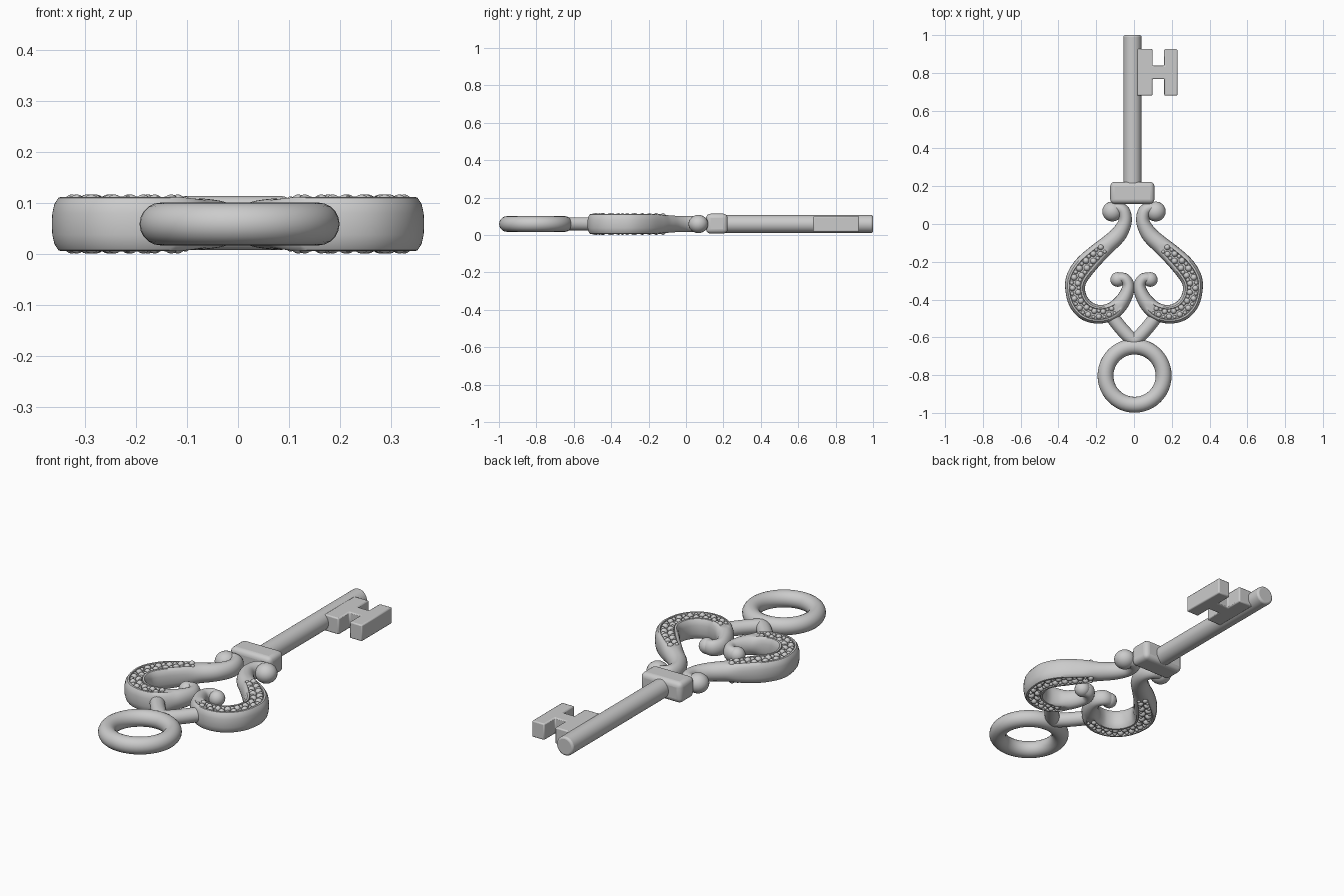
import bpy, bmesh, math
from mathutils import Vector, Matrix

if "Cube" in bpy.data.objects:
    bpy.data.objects.remove(bpy.data.objects["Cube"])

ZC = 0.059  # mid height of the whole key


def finish(bm, name, bevel=0, segments=3, mirror=False):
    bmesh.ops.recalc_face_normals(bm, faces=bm.faces)
    me = bpy.data.meshes.new(name)
    bm.to_mesh(me)
    bm.free()
    ob = bpy.data.objects.new(name, me)
    bpy.context.collection.objects.link(ob)
    if mirror:
        m = ob.modifiers.new("mirror", 'MIRROR')
        m.use_clip = False
        m.use_mirror_merge = False
    if bevel:
        b = ob.modifiers.new("bevel", 'BEVEL')
        b.width, b.segments, b.limit_method = bevel, segments, 'ANGLE'
    bpy.ops.object.select_all(action='DESELECT')
    bpy.context.view_layer.objects.active = ob
    ob.select_set(True)
    bpy.ops.object.shade_smooth_by_angle(angle=math.radians(35))
    return ob


def spline(pts, n):
    """Catmull-Rom through rows of any length."""
    out = []
    P = [pts[0]] + pts + [pts[-1]]
    for i in range(1, len(P) - 2):
        for s in range(n):
            t = s / n
            out.append([0.5 * (2*b + (c-a)*t + (2*a-5*b+4*c-d)*t*t + (3*b-a-3*c+d)*t**3)
                        for a, b, c, d in zip(*P[i-1:i+3])])
    out.append(list(pts[-1]))
    return out


# Cross-section quarter with a channel in the flat face; mirrored to a full loop
QUARTER = [(1, 0), (.98, .4), (.9, .75), (.75, .97), (.66, 1), (.58, .98), (.54, .78), (.2, .78)]
half = QUARTER + [(-u, v) for u, v in reversed(QUARTER)]
GROOVED = half + [(u, -v) for u, v in reversed(half[1:-1])]
ANG = [0, 18, 34, 48, 58, 66, 74, 83]
ha = ANG + [180 - a for a in reversed(ANG)]
ROUND = [(math.cos(math.radians(a)), math.sin(math.radians(a)))
         for a in ha + [-a for a in reversed(ha[1:-1])]]


def normal_at(path, i):
    a, b = path[max(i-1, 0)], path[min(i+1, len(path)-1)]
    t = Vector((b[0]-a[0], b[1]-a[1])).normalized()
    return Vector((-t.y, t.x))


def sweep(bm, path):
    """Rows are x, y, half width, half height, channel amount."""
    rings = []
    for i, (x, y, w, h, k) in enumerate(path):
        k = min(max(k, 0), 1)
        n = normal_at(path, i)
        ring = []
        for (ru, rv), (gu, gv) in zip(ROUND, GROOVED):
            u, v = (ru + (gu-ru)*k) * w, (rv + (gv-rv)*k) * h
            ring.append(bm.verts.new((x + n.x*u, y + n.y*u, ZC + v)))
        rings.append(ring)
    m = len(ROUND)
    for r, s in zip(rings, rings[1:]):
        for j in range(m):
            bm.faces.new((r[j], r[(j+1) % m], s[(j+1) % m], s[j]))
    bm.faces.new(rings[0])
    bm.faces.new(rings[-1])


def ball(bm, x, y, z, r, u=20, v=12, sz=1):
    bmesh.ops.create_uvsphere(bm, u_segments=u, v_segments=v, radius=r,
                              matrix=Matrix.Translation((x, y, z)) @ Matrix.Diagonal((1, 1, sz, 1)))


# Heart-shaped bow, right half mirrored
path = spline([
    (.120, .065, .030, .035, 0), (.092, .085, .032, .040, 0), (.056, .066, .035, .043, 0),
    (.048, .010, .036, .043, 0), (.082, -.055, .043, .044, 0), (.140, -.110, .047, .048, 0),
    (.195, -.158, .052, .051, .7), (.262, -.225, .058, .053, 1), (.304, -.290, .056, .053, 1),
    (.311, -.350, .052, .053, 1), (.292, -.415, .053, .053, 1), (.246, -.462, .053, .053, 1),
    (.180, -.478, .049, .053, 1), (.115, -.460, .046, .053, .8), (.070, -.420, .042, .050, 0),
    (.040, -.370, .036, .046, 0), (.030, -.325, .032, .042, 0), (.050, -.290, .030, .040, 0),
    (.085, -.288, .028, .036, 0)], 6)
bm = bmesh.new()
sweep(bm, path)
ball(bm, .115, .066, ZC, .053, sz=.92)
ball(bm, .086, -.294, ZC, .039)
finish(bm, "heart_bow", mirror=True)

# Pave studs along the channel, on both faces
bm = bmesh.new()
dist, side, step = 0, 1, 0.026
for i in range(1, len(path)):
    x, y, w, h, k = path[i]
    if k < .45:
        continue
    px, py = path[i-1][:2]
    seg = math.hypot(x-px, y-py)
    n = normal_at(path, i)
    while dist < seg:
        f = dist / seg
        cx, cy = px + (x-px)*f, py + (y-py)*f
        for off, r in ((.26*side, .30*w), (-.36*side, .19*w)):
            for s in (1, -1):
                ball(bm, cx + n.x*off*w, cy + n.y*off*w, ZC + s*(.058 - r - (.004 if r < .012 else 0)),
                     r, 12, 8)
        side = -side
        dist += step
    dist -= seg
finish(bm, "pave_studs", mirror=True)

# Forked link between bow and ring
bm = bmesh.new()
sweep(bm, spline([(.125, -.480, .036, .036, 0), (.070, -.550, .036, .036, 0),
                  (.025, -.598, .036, .036, 0), (-.005, -.622, .034, .034, 0)], 6))
finish(bm, "forked_link", mirror=True)

# Hanging ring
bm = bmesh.new()
N, M = 48, 20
ring = [[bm.verts.new((.003 + (.154 + .042*math.cos(b)) * math.cos(a),
                       -.803 + (.154 + .042*math.cos(b)) * math.sin(a), ZC + .042*math.sin(b)))
         for b in (2*math.pi*j/M for j in range(M))] for a in (2*math.pi*i/N for i in range(N))]
for i in range(N):
    for j in range(M):
        p, q = ring[i], ring[(i+1) % N]
        bm.faces.new((p[j], p[(j+1) % M], q[(j+1) % M], q[j]))
finish(bm, "hanging_ring")

# Round shaft
bm = bmesh.new()
bmesh.ops.create_cone(bm, cap_ends=True, segments=32, radius1=.048, radius2=.048, depth=.85,
                      matrix=Matrix.Translation((-.008, .575, ZC)) @ Matrix.Rotation(math.pi/2, 4, 'X'))
finish(bm, "shaft", .01)

# Collar block
bm = bmesh.new()
bmesh.ops.create_cube(bm, size=1, matrix=Matrix.Translation((-.009, .165, .061))
                      @ Matrix.Diagonal((.234, .116, .106, 1)))
finish(bm, "collar", .024, 4)

# H-shaped bit
bm = bmesh.new()
outline = [(.015, .68), (.098, .68), (.098, .768), (.16, .768), (.16, .68), (.23, .68),
           (.23, .926), (.16, .926), (.16, .838), (.098, .838), (.098, .926), (.015, .926)]
face = bm.faces.new([bm.verts.new((x, y, .017)) for x, y in outline])
top = bmesh.ops.extrude_face_region(bm, geom=[face])["geom"]
bmesh.ops.translate(bm, vec=(0, 0, .084), verts=[v for v in top if isinstance(v, bmesh.types.BMVert)])
finish(bm, "key_bit", .006, 2)
